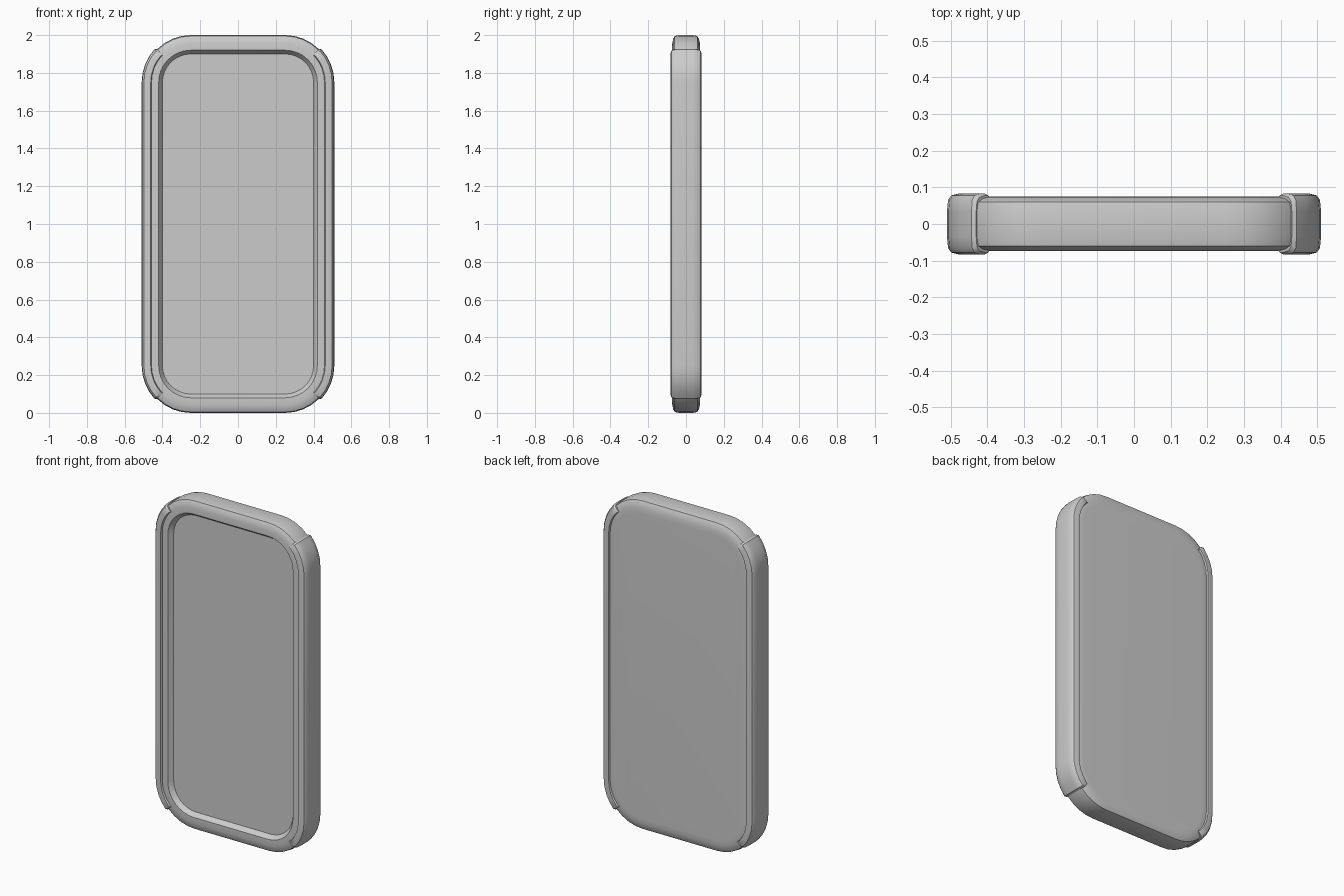
import bpy, bmesh
from math import radians, cos, sin

if "Cube" in bpy.data.objects:
    bpy.data.objects.remove(bpy.data.objects["Cube"])

HALF_W, RADIUS, STEPS = 0.50, 0.25, 8


def corner(cx, cz, inset, a0, a1, steps):
    # arc of a rounded corner, in the x-z plane
    r = RADIUS - inset
    angles = [radians(a0 + (a1 - a0) * i / steps) for i in range(steps + 1)]
    return [(cx + r * cos(a), cz + r * sin(a)) for a in angles]


def outline(inset):
    # closed rounded rectangle, inset from the body edge
    cx, lo, hi = HALF_W - RADIUS, RADIUS, 2 - RADIUS
    pts = []
    for x, z, a in ((cx, hi, 0), (-cx, hi, 90), (-cx, lo, 180), (cx, lo, 270)):
        pts += corner(x, z, inset, a, a + 90, STEPS)
    return pts


def side_path(inset, end):
    # right-hand edge from the lower corner to the upper corner
    cx = HALF_W - RADIUS
    return (corner(cx, RADIUS, inset, -end, 0, 4)
            + corner(cx, 2 - RADIUS, inset, 0, end, 4))


def finish(name, bm):
    bmesh.ops.recalc_face_normals(bm, faces=bm.faces)
    mesh = bpy.data.meshes.new(name)
    bm.to_mesh(mesh)
    bm.free()
    ob = bpy.data.objects.new(name, mesh)
    bpy.context.collection.objects.link(ob)
    bpy.ops.object.select_all(action='DESELECT')
    ob.select_set(True)
    bpy.context.view_layer.objects.active = ob
    bpy.ops.object.shade_smooth_by_angle(angle=radians(32))
    return ob


def bridge(bm, a, b):
    for i in range(len(a)):
        j = (i + 1) % len(a)
        bm.faces.new((a[i], a[j], b[j], b[i]))


# Body: flat back, rounded rim, raised front lip and recessed screen
profile = [(0.075, 0.075), (0.045, 0.074), (0.02, 0.068), (0.005, 0.060),
           (0, 0.035), (0, -0.035), (0.005, -0.060), (0.02, -0.068),
           (0.045, -0.073), (0.08, -0.073), (0.10, -0.045)]
bm = bmesh.new()
rings = [[bm.verts.new((x, y, z)) for x, z in outline(n)] for n, y in profile]
for a, b in zip(rings, rings[1:]):
    bridge(bm, a, b)
bm.faces.new(rings[0])
bm.faces.new(rings[-1])
finish("body", bm)

# Side grips: swept section, slightly proud of the body, with bevelled ends
section = [(0.045, 0.066), (0.038, 0.083), (0.022, 0.083), (0.002, 0.078),
           (-0.007, 0.066), (-0.010, 0.035)]
section += [(n, -y) for n, y in reversed(section)]


def grip(name, side):
    bm = bmesh.new()
    paths = [side_path(n, 42) for n, y in section]
    tips = [side_path(n + 0.007, 44.5) for n, y in section]
    count = len(paths[0])

    def ring(source, k, squash=1.0):
        return [bm.verts.new((side * p[k][0], y * squash, p[k][1]))
                for p, (n, y) in zip(source, section)]

    rings = ([ring(tips, 0, 0.93)] + [ring(paths, k) for k in range(count)]
             + [ring(tips, count - 1, 0.93)])
    for a, b in zip(rings, rings[1:]):
        bridge(bm, a, b)
    bm.faces.new(rings[0])
    bm.faces.new(rings[-1])
    finish(name, bm)


grip("right_grip", 1)
grip("left_grip", -1)
